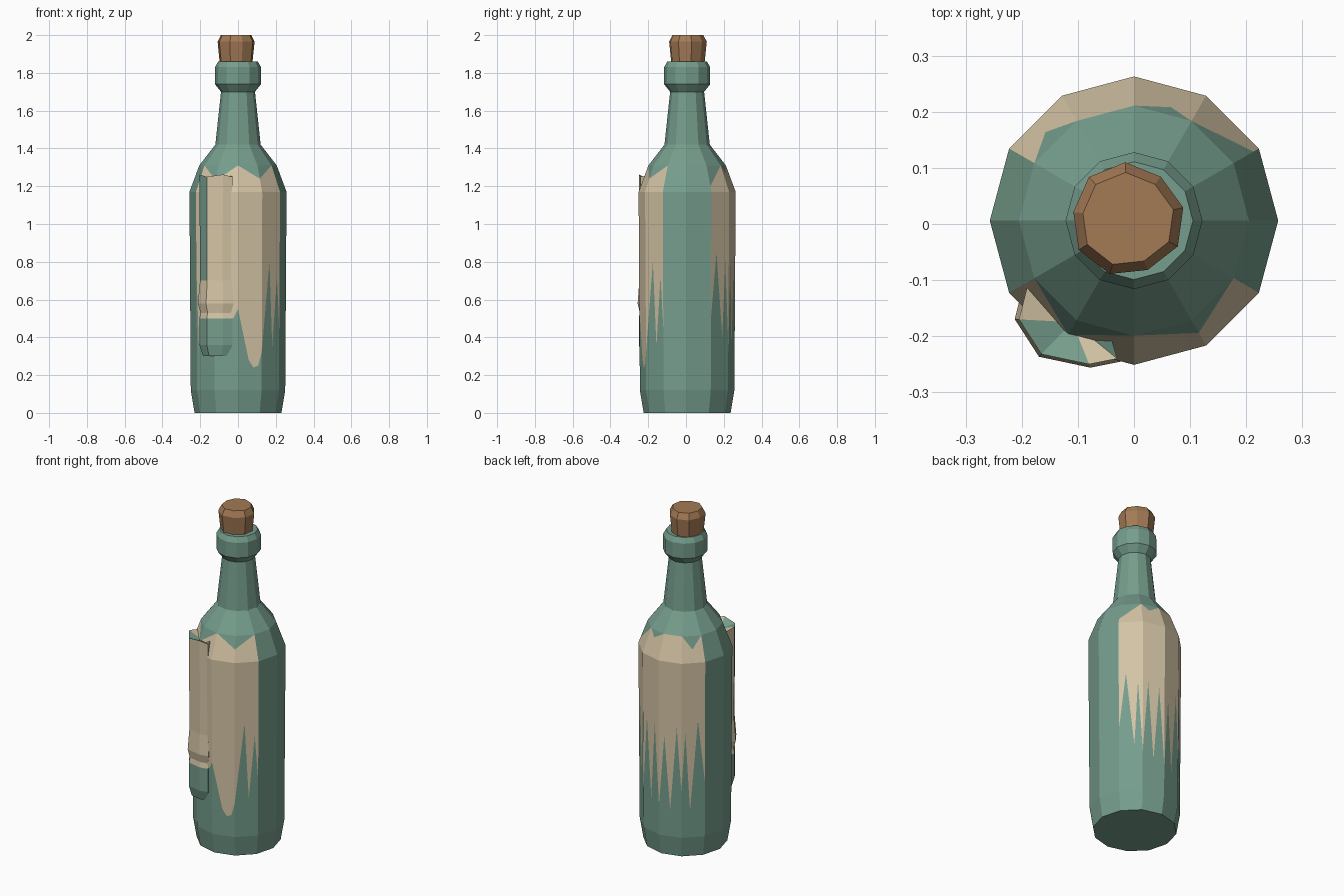
import bpy, bmesh, math
from mathutils import Vector

if "Cube" in bpy.data.objects:
    bpy.data.objects.remove(bpy.data.objects["Cube"])


def material(name, rgb):
    m = bpy.data.materials.new(name)
    lin = [((c / 255 + 0.055) / 1.055) ** 2.4 for c in rgb]
    m.diffuse_color = (*lin, 1)
    m.use_nodes = True
    m.node_tree.nodes["Principled BSDF"].inputs["Base Color"].default_value = m.diffuse_color
    return m


GREEN = material("bottle_green", (117, 157, 140))
TAN = material("label_tan", (212, 196, 165))
CORK = material("cork_brown", (164, 122, 85))


def add_face(bm, pts, mat=0):
    f = bm.faces.new([bm.verts.new(p) for p in pts])
    f.material_index = mat


def finish(bm, name, mats):
    bmesh.ops.remove_doubles(bm, verts=bm.verts[:], dist=0.0002)
    me = bpy.data.meshes.new(name)
    bm.to_mesh(me)
    bm.free()
    for m in mats:
        me.materials.append(m)
    ob = bpy.data.objects.new(name, me)
    bpy.context.collection.objects.link(ob)
    return ob


SIDES = 12


def ring_point(i, r, z, cx=0.0, cy=0.006, n=SIDES):
    a = 2 * math.pi * i / n
    return Vector((cx + r * math.cos(a), cy + r * math.sin(a), z))


def panel(bm, i, lo, hi, line=None, lower=0, upper=0):
    """One flat side between two rings, optionally cut in two colours along a zigzag."""
    (z0, r0), (z1, r1) = lo, hi
    bl, br = ring_point(i, r0, z0), ring_point(i + 1, r0, z0)
    tr, tl = ring_point(i + 1, r1, z1), ring_point(i, r1, z1)
    if not line:
        add_face(bm, [bl, br, tr, tl], lower)
        return

    def at(t, z):
        k = (z - z0) / (z1 - z0)
        return bl.lerp(tl, k).lerp(br.lerp(tr, k), t)

    cut = [at(t, z) for t, z in line]
    add_face(bm, [bl, br] + cut[::-1], lower)
    if min(z for t, z in line) < z1 - 0.001:
        add_face(bm, cut + [tr, tl], upper)


# Torn lower edge of the label, by side number
torn_bottom = {
    1: [(0, .5), (.3, .85), (.65, .4), (.8, .8), (1, .36)],
    2: [(0, .36), (.25, .8), (.5, .32), (.75, .78), (1, .3)],
    3: [(0, .3), (.25, .72), (.5, .28), (.8, .78), (1, .4)],
    4: [(0, .4), (.17, .75), (.37, .28), (.7, .82), (1, .45)],
    7: [(0, .75), (.12, .35), (.45, .6), (1, .55)],
    8: [(0, .55), (.8, .5), (1, .55)],
    9: [(0, .55), (.45, .28), (.65, .24), (.85, .25), (1, .32)],
    10: [(0, .32), (.42, .8), (.6, .35), (.85, .72), (1, .45)],
}
# Torn upper edge on the shoulder
torn_top = {
    1: [(0, 1.2), (1, 1.31)],
    2: [(0, 1.31), (.4, 1.27), (1, 1.31)],
    3: [(0, 1.31), (1, 1.31)],
    4: [(0, 1.31), (.5, 1.24), (1, 1.31)],
    7: [(0, 1.31), (1, 1.23)],
    8: [(0, 1.23), (1, 1.31)],
    9: [(0, 1.31), (1, 1.24)],
    10: [(0, 1.24), (1, 1.31)],
}

# Bottle with label faces cut into it
profile = [(0, .23), (.12, .25), (1.17, .257), (1.31, .205), (1.42, .12),
           (1.70, .09), (1.74, .122), (1.83, .122), (1.86, .105)]
bm = bmesh.new()
for k in range(len(profile) - 1):
    for i in range(SIDES):
        if k == 1 and i in torn_bottom:
            panel(bm, i, profile[k], profile[k + 1], torn_bottom[i], 0, 1)
        elif k == 2 and torn_top.get(i) and min(z for t, z in torn_top[i]) < 1.309:
            panel(bm, i, profile[k], profile[k + 1], torn_top[i], 1, 0)
        else:
            panel(bm, i, profile[k], profile[k + 1], None, 1 if k == 2 and i in torn_top else 0)
add_face(bm, [ring_point(i, .23, 0) for i in range(SIDES)][::-1])
add_face(bm, [ring_point(i, .105, 1.86) for i in range(SIDES)])
finish(bm, "bottle", [GREEN, TAN])

# Cork, slightly chipped on top
bm = bmesh.new()
N = 9
rings = []
for z, r in [(1.85, .09), (1.965, .102), (2.0, .084)]:
    rings.append([ring_point(i + .3, r * (1 - .05 * (i % 3 == 1)), z, -.012, .008, N)
                  for i in range(N)])
for a, b in zip(rings, rings[1:]):
    for i in range(N):
        j = (i + 1) % N
        add_face(bm, [a[i], a[j], b[j], b[i]])
add_face(bm, rings[-1])
add_face(bm, rings[0][::-1])
finish(bm, "cork", [CORK])

# Peeling strip of label, bulging from the front left
foot = [(-.19, -.11), (-.205, -.17), (-.165, -.232), (-.08, -.25),
        (-.03, -.24), (-.05, -.17), (-.13, -.13)]
levels = [(.30, .78), (.36, 1.0), (.50, 1.0), (.53, .93), (.58, 1.08),
          (.70, .96), (.95, .97), (1.25, 1.0)]
cx, cy = -.11, -.175
loops = []
for z, s in levels:
    loops.append([Vector((cx + (x - cx) * s, cy + (y - cy) * s,
                          z + (.012 * (n % 2) if z > 1.2 else 0)))
                  for n, (x, y) in enumerate(foot)])
bm = bmesh.new()
M = len(foot)
for k in range(len(loops) - 1):
    for i in range(M):
        j = (i + 1) % M
        green = k < 2 or (k >= 5 and i == 1)
        add_face(bm, [loops[k][i], loops[k][j], loops[k + 1][j], loops[k + 1][i]],
                 0 if green else 1)
# Crumpled top end, mixed colours
for i in range(M):
    add_face(bm, [loops[-1][i], loops[-1][(i + 1) % M], Vector((cx, cy, 1.225))],
             1 if i in (0, 3, 6) else 0)
add_face(bm, loops[0][::-1], 0)
finish(bm, "peeling_label", [GREEN, TAN])
